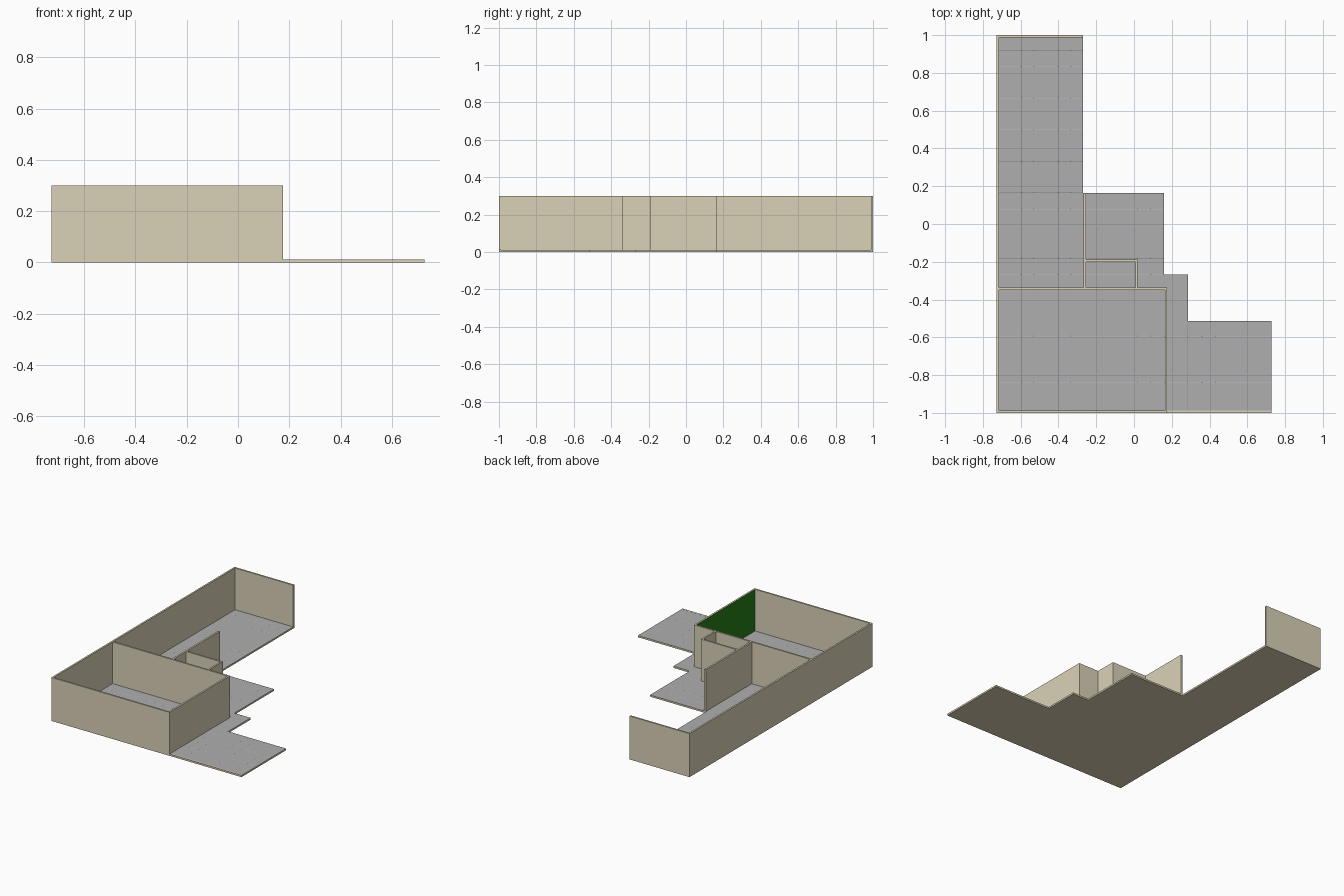
import bpy, bmesh

if "Cube" in bpy.data.objects:
    bpy.data.objects.remove(bpy.data.objects["Cube"])

H = 0.30        # wall height
F = 0.012       # floor thickness
T = 0.012       # wall thickness


def material(name, rgb):
    m = bpy.data.materials.new(name)
    m.diffuse_color = (*rgb, 1)
    m.use_nodes = True
    m.node_tree.nodes["Principled BSDF"].inputs["Base Color"].default_value = m.diffuse_color
    return m


BEIGE = material("wall_beige", (0.70, 0.64, 0.47))
GREY = material("tile_grey", (0.43, 0.43, 0.43))
GREEN = material("accent_green", (0.02, 0.21, 0.01))


def finish(name, bm, mats):
    bmesh.ops.recalc_face_normals(bm, faces=bm.faces)
    me = bpy.data.meshes.new(name)
    bm.to_mesh(me)
    bm.free()
    for m in mats:
        me.materials.append(m)
    ob = bpy.data.objects.new(name, me)
    bpy.context.collection.objects.link(ob)
    return ob


def box(name, x0, x1, y0, y1, z0=0.0, z1=H):
    bm = bmesh.new()
    bmesh.ops.create_cube(bm, size=1)
    for v in bm.verts:
        v.co = ((x0, x1)[v.co.x > 0], (y0, y1)[v.co.y > 0], (z0, z1)[v.co.z > 0])
    return finish(name, bm, [BEIGE])


def cuts(stops, step):
    """Split each span between room edges into roughly equal tiles."""
    out = [stops[0]]
    for a, b in zip(stops, stops[1:]):
        n = max(1, round((b - a) / step))
        out += [a + (b - a) * i / n for i in range(1, n + 1)]
    return out


# Stepped tiled floor: rooms get shorter towards the right
STEPS = [(-0.27, 1.0), (0.16, 0.165), (0.285, -0.268), (0.727, -0.513)]
xs = cuts([-0.727] + [s[0] for s in STEPS], 0.07)
ys = cuts([-1.0] + [s[1] for s in reversed(STEPS)], 0.085)
bm = bmesh.new()
for x0, x1 in zip(xs, xs[1:]):
    top = next(t for edge, t in STEPS if x1 <= edge + 1e-4)
    for y0, y1 in zip(ys, ys[1:]):
        if y1 <= top + 1e-4:
            bm.faces.new([bm.verts.new(p) for p in
                          ((x0, y0, 0), (x1, y0, 0), (x1, y1, 0), (x0, y1, 0))])
bmesh.ops.remove_doubles(bm, verts=bm.verts, dist=1e-4)
under = list(bm.faces)
geom = bmesh.ops.extrude_face_region(bm, geom=under, use_keep_orig=True)["geom"]
for v in geom:
    if isinstance(v, bmesh.types.BMVert):
        v.co.z = F - 0.0004
tiles = [f for f in geom if isinstance(f, bmesh.types.BMFace)]
bmesh.ops.recalc_face_normals(bm, faces=bm.faces)
for f in tiles:
    f.material_index = 1
# Shallow joints between tiles
bmesh.ops.inset_individual(bm, faces=tiles, thickness=0.001, depth=0.0004)
bmesh.ops.dissolve_faces(bm, faces=[f for f in bm.faces
                                    if all(v.co.z < 1e-6 for v in f.verts)])
finish("tiled_floor", bm, [BEIGE, GREY])

# Outer walls
box("left_wall", -0.727, -0.727 + T, -1.0, 1.0)
box("back_wall", -0.715, -0.27, 1.0 - T, 1.0)
box("front_wall", -0.715, 0.176, -1.0, -1.0 + T)
box("front_sill", 0.176, 0.727, -1.0, -1.0 + T, 0, F + 0.0004)

# Room dividers
box("front_room_back_wall", -0.715, 0.176, -0.349, -0.337)
box("hall_wall", -0.267, -0.255, -0.337, 0.165)
box("closet_back_wall", -0.255, 0.018, -0.201, -0.189)
box("closet_side_wall", 0.007, 0.018, -0.337, -0.201)

# Front room side wall, green on its inner face
wall = box("front_room_side_wall", 0.164, 0.176, -0.988, -0.349)
wall.data.materials.append(GREEN)
for p in wall.data.polygons:
    if p.normal.x < -0.9:
        p.material_index = 1
